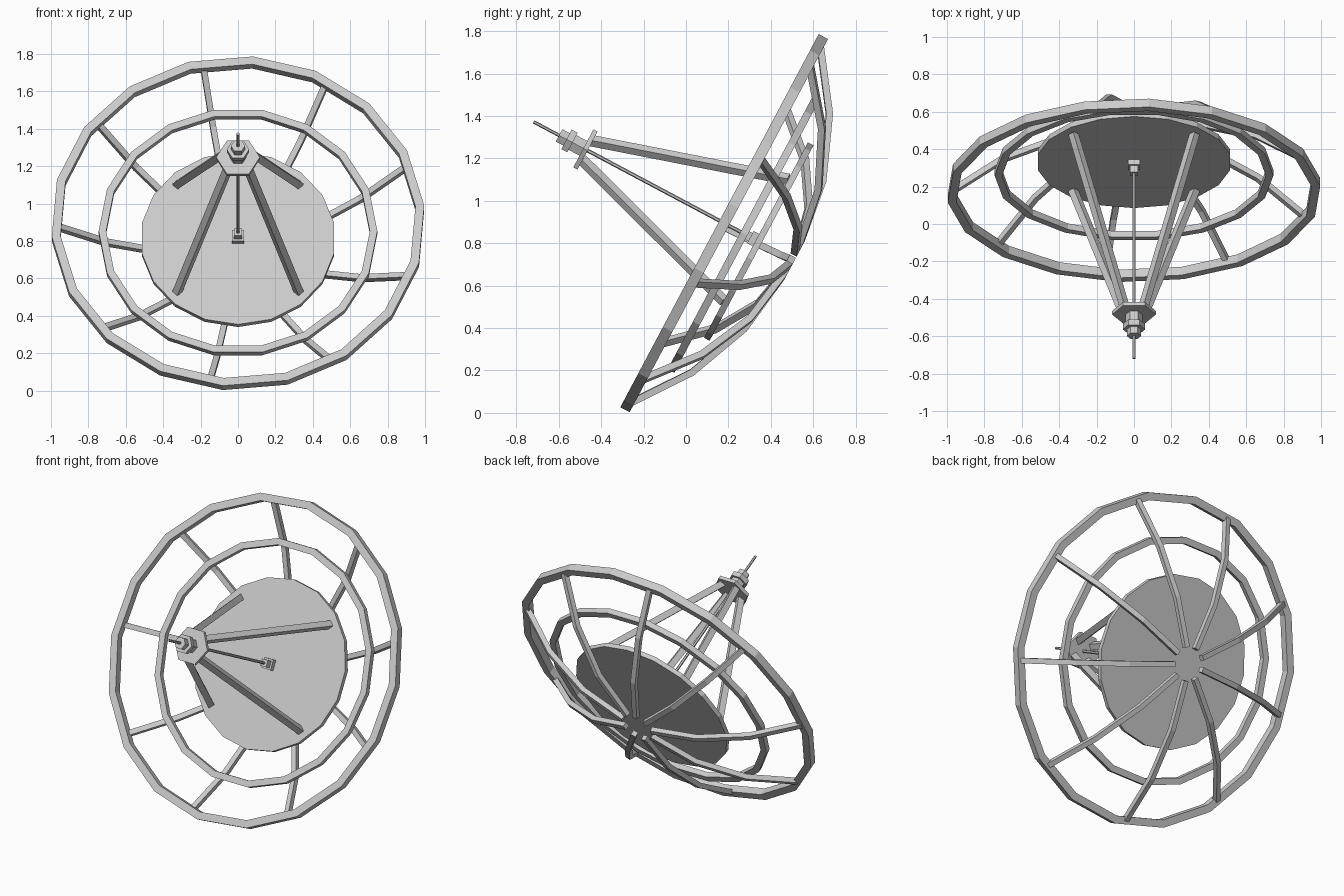
import bpy, bmesh
from math import sin, cos, radians, pi
from mathutils import Matrix, Vector

if "Cube" in bpy.data.objects:
    bpy.data.objects.remove(bpy.data.objects["Cube"])

# Dish frame: local x = across, y = up along the dish, z = pointing axis
DISH = Matrix.Translation((0, 0.18, 0.895)) @ Matrix.Rotation(radians(62), 4, 'X')


def finish(name, bm):
    bmesh.ops.recalc_face_normals(bm, faces=bm.faces)
    me = bpy.data.meshes.new(name)
    bm.to_mesh(me)
    bm.free()
    ob = bpy.data.objects.new(name, me)
    bpy.context.collection.objects.link(ob)
    ob.matrix_world = DISH
    return ob


def polar(r, deg, t):
    a = radians(deg)
    return Vector((r * sin(a), r * cos(a), t))


def loft(bm, loops, closed=False):
    rows = [[bm.verts.new(p) for p in lp] for lp in loops]
    n = len(rows[0])
    pairs = list(zip(rows, rows[1:])) + ([(rows[-1], rows[0])] if closed else [])
    for a, b in pairs:
        for i in range(n):
            j = (i + 1) % n
            bm.faces.new((a[i], a[j], b[j], b[i]))
    if not closed:
        bm.faces.new(rows[0])
        bm.faces.new(rows[-1])


def ring(name, r_out, r_in, t, half, offset, sides=18):
    bm = bmesh.new()
    sec = ((r_out, t - half), (r_out, t + half), (r_in, t + half), (r_in, t - half))
    loft(bm, [[polar(r, offset + 360 * i / sides, z) for r, z in sec]
              for i in range(sides)], True)
    finish(name, bm)


def stack(name, profile, sides, offset):
    """Solid turned about the dish axis from (radius, height) pairs."""
    bm = bmesh.new()
    loft(bm, [[polar(r, offset + 360 * i / sides, t) for i in range(sides)]
              for r, t in profile])
    finish(name, bm)


# Rims and reflector
ring("outer_rim", 1.0, 0.953, 0, 0.025, 4.6)
ring("middle_hoop", 0.745, 0.705, -0.106, 0.018, 10)
stack("reflector_panel", [(0.522, -0.2), (0.522, -0.17)], 18, 0)

# Nine bent ribs behind the reflector
path = [Vector(p) for p in ((0.972, -0.005), (0.7, -0.197), (0.4, -0.318), (0.1, -0.36))]
for k in range(9):
    ang = -11 + 40 * k
    side = polar(1, ang + 90, 0) * 0.016
    loops = []
    for i, p in enumerate(path):
        d = (path[min(i + 1, 3)] - path[max(i - 1, 0)]).normalized()
        nrm = Vector((-d.y, d.x)) * 0.016
        hi, lo = polar(p.x + nrm.x, ang, p.y + nrm.y), polar(p.x - nrm.x, ang, p.y - nrm.y)
        loops.append((hi + side, hi - side, lo - side, lo + side))
    bm = bmesh.new()
    loft(bm, loops)
    finish(f"rib_{k + 1}", bm)

# Four struts carrying the feed
for k in range(4):
    ang = 45 + 90 * k
    side = polar(1, ang + 90, 0) * 0.019
    loops = []
    for r, t in ((0.46, -0.172), (0.068, 0.74)):
        hi, lo = polar(r + 0.018, ang, t + 0.007), polar(r - 0.018, ang, t - 0.007)
        loops.append((hi + side, hi - side, lo - side, lo + side))
    bm = bmesh.new()
    loft(bm, loops)
    finish(f"feed_strut_{k + 1}", bm)

# Feed head: plate, stepped horn and central rod
stack("feed_plate", [(0.117, 0.73), (0.117, 0.752)], 6, 30)
stack("feed_horn", [(0.045, 0.75), (0.045, 0.81), (0.06, 0.81), (0.06, 0.842),
                    (0.038, 0.842), (0.038, 0.882)], 6, 30)
stack("feed_tip", [(0.008, 0.875), (0.008, 1.018)], 6, 0)
stack("feed_rod", [(0.009, -0.11), (0.009, 0.735)], 6, 0)
stack("rod_base", [(0.046, -0.172), (0.046, -0.14), (0.03, -0.14), (0.03, -0.1)], 4, 45)
